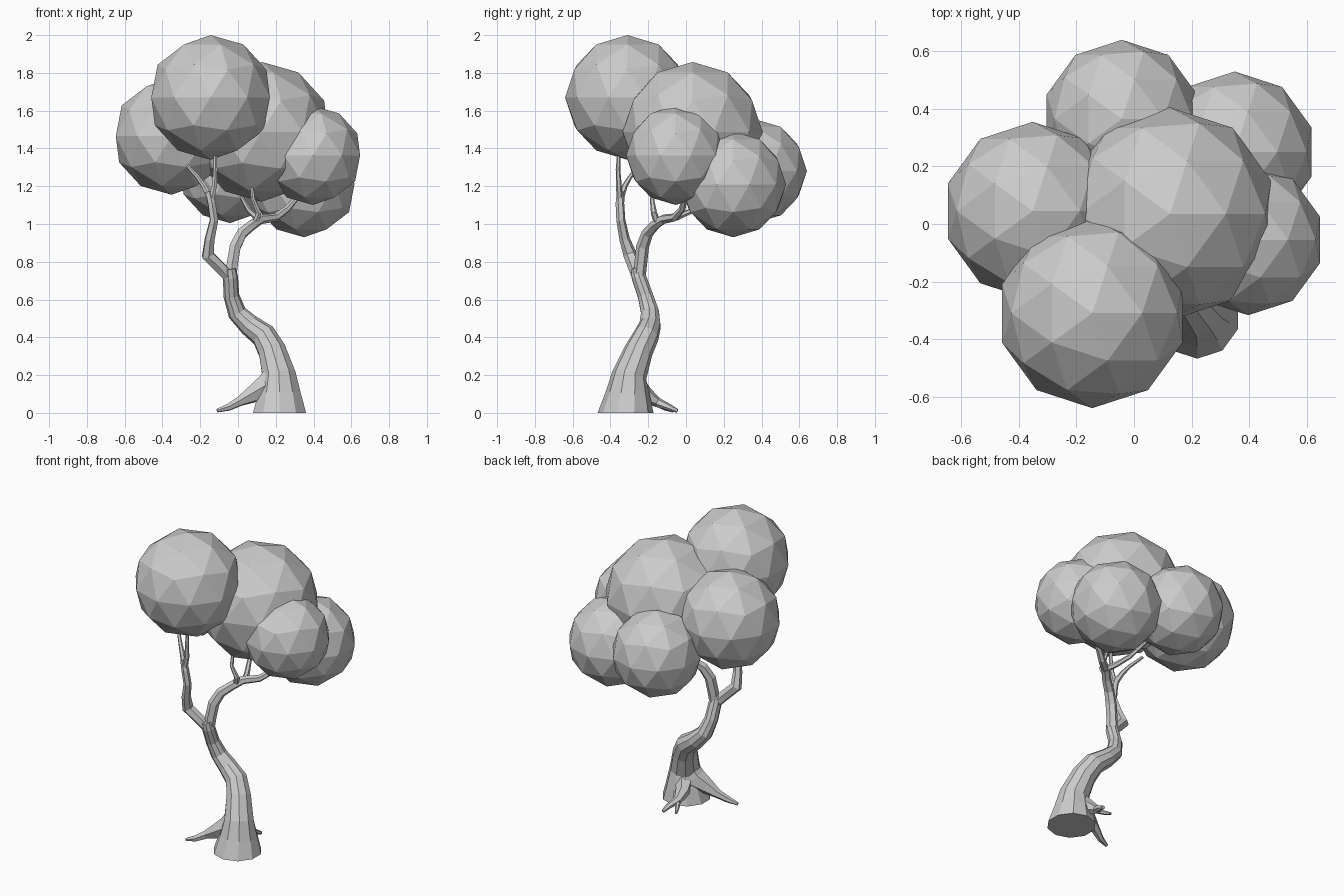
import bpy, bmesh, math
from mathutils import Vector


def tube(name, points, sides=8):
    """Faceted tapering limb through (x, y, z, radius) points."""
    bm = bmesh.new()
    pos = [Vector(p[:3]) for p in points]
    rings = []
    q = None
    last_t = Vector((0, 0, 1))
    for i, p in enumerate(points):
        t = (pos[min(i + 1, len(pos) - 1)] - pos[max(i - 1, 0)]).normalized()
        if i == 0 and p[2] == 0:
            t = Vector((0, 0, 1))          # flat cut on the ground
        turn = last_t.rotation_difference(t)
        q = turn @ q if q else turn
        last_t = t
        ring = []
        for k in range(sides):
            a = math.tau * (k + 0.5) / sides
            ring.append(bm.verts.new(pos[i] + q @ Vector((math.cos(a) * p[3], math.sin(a) * p[3], 0))))
        rings.append(ring)
    for a, b in zip(rings, rings[1:]):
        for k in range(sides):
            n = (k + 1) % sides
            bm.faces.new((a[k], a[n], b[n], b[k]))
    bm.faces.new(rings[0][::-1])
    bm.faces.new(rings[-1])
    mesh = bpy.data.meshes.new(name)
    bm.to_mesh(mesh)
    bm.free()
    obj = bpy.data.objects.new(name, mesh)
    bpy.context.collection.objects.link(obj)
    return obj


# Leaning trunk up to the fork
tube("trunk", [
    (0.22, -0.32, 0, 0.148), (0.22, -0.308, 0.1, 0.118), (0.217, -0.30, 0.2, 0.092),
    (0.18, -0.25, 0.33, 0.076), (0.135, -0.21, 0.41, 0.068), (0.06, -0.19, 0.465, 0.058),
    (-0.005, -0.19, 0.53, 0.05), (-0.035, -0.215, 0.62, 0.042), (-0.04, -0.25, 0.72, 0.04),
    (-0.045, -0.26, 0.765, 0.034)], 10)

# Roots, from the tip back into the trunk
tube("left_root", [
    (-0.11, -0.385, 0.012, 0.01), (-0.05, -0.37, 0.03, 0.02), (0.01, -0.345, 0.062, 0.028),
    (0.08, -0.33, 0.10, 0.05), (0.15, -0.31, 0.14, 0.07), (0.20, -0.30, 0.20, 0.075)], 6)
tube("back_root", [
    (0.20, -0.045, 0.01, 0.01), (0.19, -0.09, 0.03, 0.018), (0.165, -0.15, 0.055, 0.026),
    (0.17, -0.21, 0.09, 0.045), (0.20, -0.27, 0.14, 0.065)], 6)
tube("back_root_toe", [
    (0.12, -0.07, 0.008, 0.007), (0.14, -0.11, 0.025, 0.013), (0.17, -0.16, 0.055, 0.02)], 6)

# Left limb and its twigs
tube("left_limb", [
    (-0.04, -0.25, 0.71, 0.032), (-0.09, -0.27, 0.765, 0.034), (-0.16, -0.295, 0.835, 0.036),
    (-0.15, -0.325, 0.92, 0.028), (-0.127, -0.345, 1.02, 0.024), (-0.14, -0.35, 1.11, 0.023),
    (-0.155, -0.345, 1.17, 0.02)], 6)
tube("left_twig_up", [
    (-0.145, -0.35, 1.12, 0.018), (-0.125, -0.355, 1.2, 0.015), (-0.12, -0.36, 1.29, 0.012),
    (-0.12, -0.355, 1.38, 0.009)], 6)
tube("left_twig_out", [
    (-0.15, -0.345, 1.14, 0.018), (-0.18, -0.325, 1.20, 0.015), (-0.215, -0.295, 1.25, 0.012),
    (-0.27, -0.24, 1.31, 0.009)], 6)

# Right limb and its twigs
tube("right_limb", [
    (-0.04, -0.25, 0.70, 0.034), (-0.03, -0.24, 0.79, 0.034), (-0.015, -0.23, 0.88, 0.034),
    (0.02, -0.205, 0.95, 0.031), (0.075, -0.165, 0.995, 0.028), (0.12, -0.12, 1.025, 0.026),
    (0.20, -0.06, 1.035, 0.022), (0.26, -0.02, 1.08, 0.018), (0.33, 0.0, 1.16, 0.012)], 6)
tube("right_twig_up", [
    (0.09, -0.15, 1.0, 0.02), (0.11, -0.17, 1.06, 0.016), (0.08, -0.18, 1.13, 0.012),
    (0.07, -0.15, 1.22, 0.009)], 6)
tube("right_twig_back", [
    (0.13, -0.12, 1.02, 0.02), (0.10, -0.05, 1.035, 0.017), (0.06, 0.03, 1.07, 0.014),
    (0.02, 0.14, 1.14, 0.01)], 6)

# Leaf clusters: low-poly balls (x, y, z, radius)
clusters = {
    "leaves_top_front": (-0.145, -0.31, 1.67, 0.33),
    "leaves_centre": (0.125, 0.035, 1.488, 0.37),
    "leaves_left": (-0.352, 0.045, 1.465, 0.31),
    "leaves_back": (-0.042, 0.365, 1.28, 0.275),
    "leaves_back_right": (0.35, 0.25, 1.21, 0.28),
    "leaves_right": (0.397, -0.055, 1.363, 0.262),
}
for name, (x, y, z, r) in clusters.items():
    bpy.ops.mesh.primitive_ico_sphere_add(subdivisions=2, radius=r, location=(x, y, z))
    bpy.context.object.name = name
